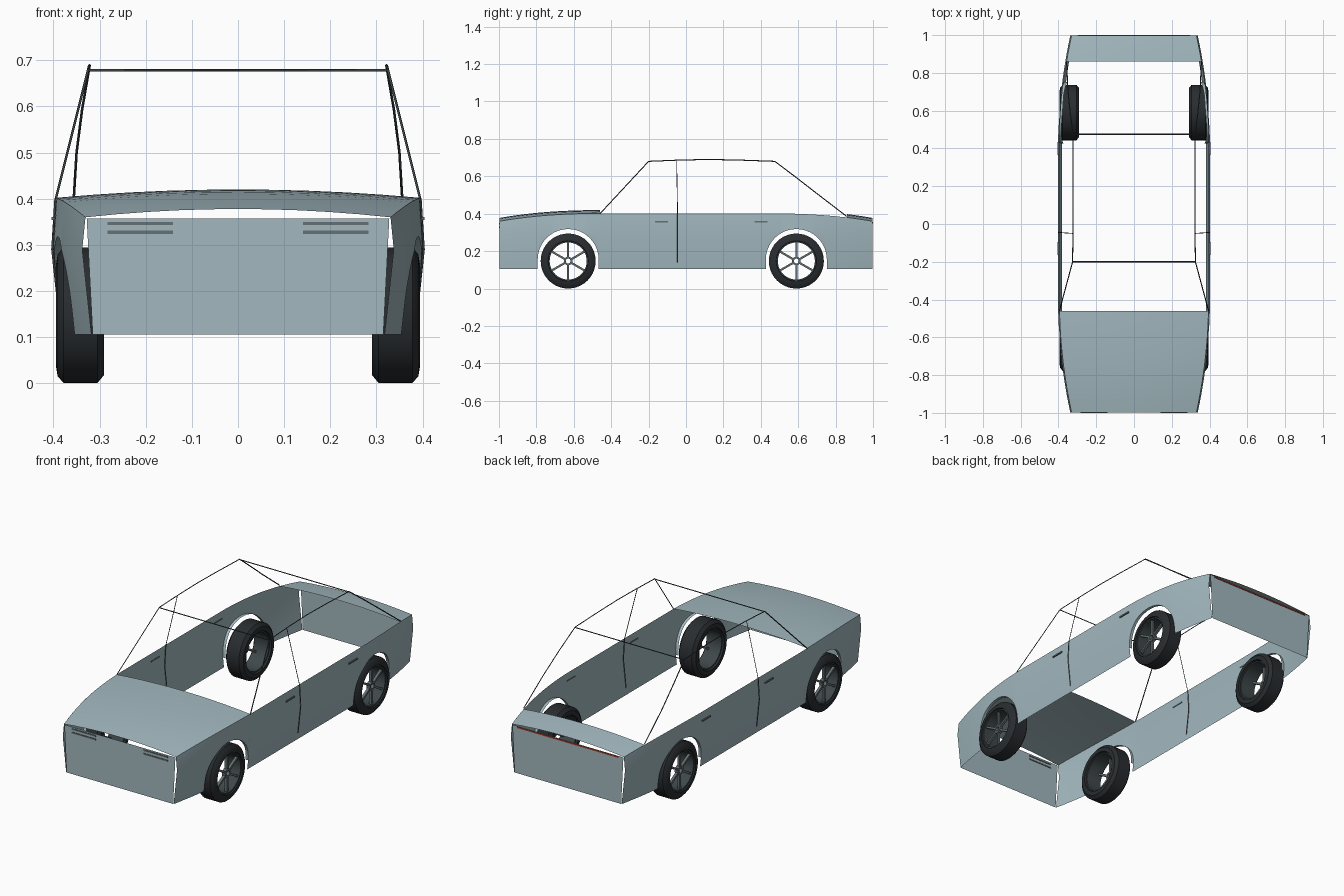
import bpy, bmesh, math
from mathutils import Matrix, Vector

cube = bpy.data.objects.get("Cube")
if cube:
    bpy.data.objects.remove(cube)


def material(name, rgb):
    m = bpy.data.materials.new(name)
    m.use_nodes = True
    m.diffuse_color = (*rgb, 1)
    m.node_tree.nodes["Principled BSDF"].inputs["Base Color"].default_value = (*rgb, 1)
    return m


PAINT = material("pale blue paint", (0.36, 0.48, 0.52))
RUBBER = material("black rubber", (0.022, 0.026, 0.03))
METAL = material("grey metal", (0.13, 0.16, 0.17))
TRIM = material("dark trim", (0.05, 0.065, 0.07))
RED = material("red light", (0.4, 0.06, 0.03))


def make(name, verts, faces, mat, smooth=None, flip=False):
    if flip:
        faces = [tuple(reversed(f)) for f in faces]
    me = bpy.data.meshes.new(name)
    me.from_pydata(verts, [], faces)
    me.materials.append(mat)
    me.update()
    ob = bpy.data.objects.new(name, me)
    bpy.context.collection.objects.link(ob)
    if smooth:
        bpy.ops.object.select_all(action="DESELECT")
        ob.select_set(True)
        bpy.context.view_layer.objects.active = ob
        bpy.ops.object.shade_smooth_by_angle(angle=math.radians(smooth))
    return ob


def box(name, centre, size, mat):
    bm = bmesh.new()
    bmesh.ops.create_cube(bm, size=1, matrix=Matrix.Translation(centre) @ Matrix.Diagonal((*size, 1)))
    me = bpy.data.meshes.new(name)
    bm.to_mesh(me)
    bm.free()
    me.materials.append(mat)
    ob = bpy.data.objects.new(name, me)
    bpy.context.collection.objects.link(ob)


def wire(name, points, mat=TRIM, radius=0.0028):
    cu = bpy.data.curves.new(name, "CURVE")
    cu.dimensions = "3D"
    cu.bevel_depth = radius
    cu.bevel_resolution = 0
    cu.use_fill_caps = True
    sp = cu.splines.new("POLY")
    sp.points.add(len(points) - 1)
    for p, co in zip(sp.points, points):
        p.co = (*co, 1)
    cu.materials.append(mat)
    bpy.context.collection.objects.link(bpy.data.objects.new(name, cu))


# Body outline: plan half-width, shoulder height and side section
SILL, CREASE, END = 0.105, 0.29, 0.997
AXLES = {"front": -0.63, "rear": 0.59}
ARCH_R, ARCH_Z = 0.163, 0.155


def taper(y):
    return max(0, (abs(y) - 0.4) / 0.6)


def half_width(y):
    return 0.395 - 0.065 * taper(y) ** 2


def shoulder(y):
    return 0.402 - 0.043 * taper(y) ** 2.5


def side_x(y, z):
    w = half_width(y)
    if z > CREASE:
        return w + 0.007 * (shoulder(y) - z) / (shoulder(y) - CREASE)
    return w + 0.007 - 0.02 * (CREASE - z) / (CREASE - SILL)


# Side panels with wheel arches, plus the inward arch lips
columns = []
for i in range(41):
    y = -END + 2 * END * i / 40
    if all(abs(y - a) > ARCH_R + 0.004 for a in AXLES.values()):
        columns.append((y, SILL))
for a in AXLES.values():
    columns += [(a - ARCH_R - 1e-5, SILL), (a + ARCH_R + 1e-5, SILL)]
    for i in range(21):
        t = math.pi * i / 20
        columns.append((a - ARCH_R * math.cos(t), ARCH_Z + ARCH_R * math.sin(t)))
columns.sort()

for s, side in ((1, "left"), (-1, "right")):
    verts, faces = [], []
    for y, low in columns:
        for z in (low, max(low + 0.002, CREASE), shoulder(y)):
            verts.append((s * side_x(y, z), y, z))
    for i in range(len(columns) - 1):
        if columns[i + 1][0] - columns[i][0] < 1e-4:
            continue
        for j in (0, 1):
            a = i * 3 + j
            faces.append((a, a + 3, a + 4, a + 1))
    make(side + "_side_panel", verts, faces, PAINT, 12, s < 0)

    for end, a in AXLES.items():
        verts = []
        for i in range(21):
            t = math.pi * i / 20
            y, z = a - ARCH_R * math.cos(t), ARCH_Z + ARCH_R * math.sin(t)
            x = side_x(y, z)
            verts += [(s * x, y, z), (s * (x - 0.015), y, z)]
        faces = [(2 * i, 2 * i + 1, 2 * i + 3, 2 * i + 2) for i in range(20)]
        make(f"{side}_{end}_arch_lip", verts, faces, PAINT, 30, s < 0)


# Crowned lids
def lid(name, y0, y1, rows, cols=10):
    verts, faces = [], []
    for i in range(rows + 1):
        y = y0 + (y1 - y0) * i / rows
        for j in range(cols + 1):
            u = 2 * j / cols - 1
            verts.append((u * half_width(y), y, shoulder(y) + 0.018 * (1 - u * u)))
    n = cols + 1
    for i in range(rows):
        for j in range(cols):
            a = i * n + j
            faces.append((a, a + 1, a + n + 1, a + n))
    make(name, verts, faces, PAINT, 30)


lid("hood", -END, -0.46, 8)
lid("trunk_lid", 0.86, END, 4)

# Flat end panels
for name, y in (("front_panel", -END), ("rear_panel", END)):
    verts = [(-0.315, y, SILL), (0.315, y, SILL), (0.328, y, 0.357), (-0.328, y, 0.357)]
    make(name, verts, [(0, 1, 2, 3)], PAINT, flip=y > 0)

# Front lamp slats and rear light strip
for s, side in ((1, "left"), (-1, "right")):
    for k, z in enumerate((0.346, 0.327)):
        box(f"{side}_lamp_slat_{k + 1}", (s * 0.212, -0.997, z), (0.142, 0.006, 0.007), METAL)
box("rear_light_strip", (0, 0.997, 0.351), (0.6, 0.006, 0.007), RED)

# Cabin frame, door seams and handles
for s, side in ((1, "left"), (-1, "right")):
    front_top, rear_top = (s * 0.325, -0.2, 0.68), (s * 0.323, 0.475, 0.68)
    wire(side + "_windscreen_pillar", [(s * 0.395, -0.46, 0.4), front_top])
    wire(side + "_roof_rail", [front_top, (s * 0.323, -0.03, 0.687), (s * 0.322, 0.12, 0.69),
                               (s * 0.322, 0.28, 0.687), rear_top])
    wire(side + "_rear_pillar", [rear_top, (s * 0.338, 0.59, 0.593), (s * 0.35, 0.71, 0.5),
                                 (s * 0.357, 0.86, 0.385)])
    wire(side + "_door_pillar", [(s * 0.395, -0.045, 0.4), (s * 0.323, -0.05, 0.685)], radius=0.002)
    wire(side + "_door_seam", [(s * side_x(0, z), -0.045, z) for z in (0.14, CREASE, 0.4)], radius=0.003)
    for k, y in enumerate((-0.13, 0.4)):
        box(f"{side}_door_handle_{k + 1}", (s * 0.4, y, 0.357), (0.008, 0.07, 0.007), METAL)
for name, y in (("front_header", -0.2), ("rear_header", 0.475)):
    wire(name, [(-0.325, y, 0.678), (0.325, y, 0.678)])


# Wheels
def lathe(name, profile, s, yc, zc, mat, seg=40):
    verts, faces, n = [], [], len(profile)
    for i in range(seg):
        t = 2 * math.pi * i / seg
        for r, x in profile:
            verts.append((s * x, yc + r * math.cos(t), zc + r * math.sin(t)))
    for i in range(seg):
        for j in range(n):
            k = (j + 1) % n
            b = (i + 1) % seg
            faces.append((i * n + j, i * n + k, b * n + k, b * n + j))
    make(name, verts, faces, mat, 35, s < 0)


def ring(r0, r1, x0, x1):
    return [(r0, x1), (r0, x0), (r1, x0), (r1, x1)]


TYRE = [(0.105, 0.3), (0.108, 0.29), (0.13, 0.291), (0.147, 0.305),
        (0.147, 0.378), (0.132, 0.391), (0.108, 0.395), (0.105, 0.385)]
R = 0.147
for end, yc in AXLES.items():
    for s, side in ((1, "left"), (-1, "right")):
        tag = f"{side}_{end}"
        lathe(tag + "_tyre", TYRE[::-1], s, yc, R, RUBBER)
        lathe(tag + "_rim", ring(0.099, 0.106, 0.3, 0.388), s, yc, R, TRIM)
        lathe(tag + "_hub", ring(0.013, 0.023, 0.362, 0.382), s, yc, R, METAL, 16)
        # Six slim spokes joined in one mesh
        bm = bmesh.new()
        for k in range(6):
            m = (Matrix.Translation((s * 0.373, yc, R)) @ Matrix.Rotation(k * math.pi / 3, 4, "X")
                 @ Matrix.Translation((0, 0, 0.061)) @ Matrix.Diagonal((0.014, 0.011, 0.08, 1)))
            bmesh.ops.create_cube(bm, size=1, matrix=m)
        me = bpy.data.meshes.new(tag + "_spokes")
        bm.to_mesh(me)
        bm.free()
        me.materials.append(METAL)
        bpy.context.collection.objects.link(bpy.data.objects.new(tag + "_spokes", me))
